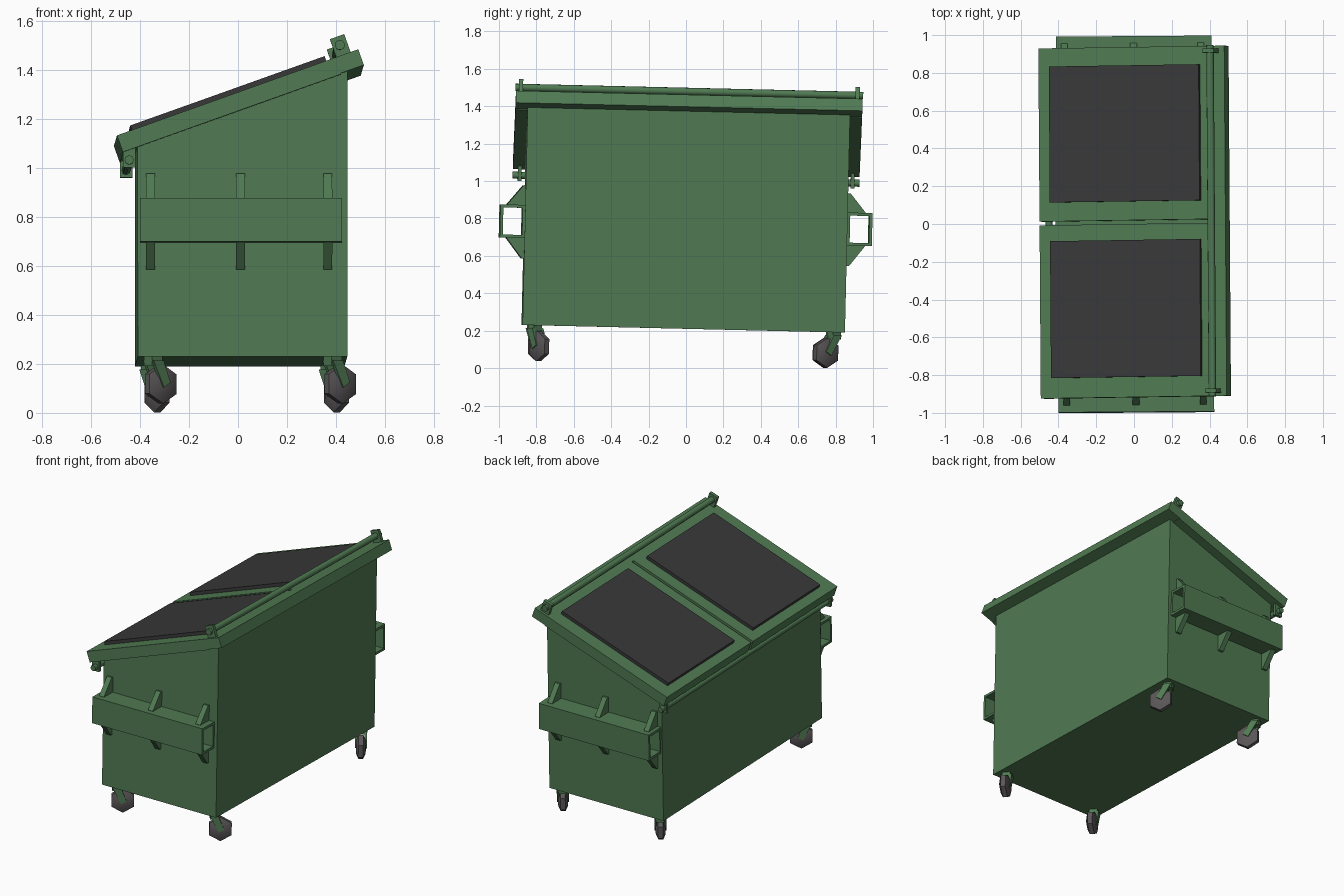
import bpy, bmesh, math
from mathutils import Matrix, Vector

if "Cube" in bpy.data.objects:
    bpy.data.objects.remove(bpy.data.objects["Cube"])

YC = -0.02                                   # middle of the bin along its length
LEAN = Matrix.Rotation(math.radians(0.4), 4, 'Z') @ Matrix.Rotation(-0.0235, 4, 'X')
SLOPE = Matrix.Translation((-0.5, 0, 1.11)) @ Matrix.Rotation(-math.atan(0.357), 4, 'Y')
I4 = Matrix.Identity(4)


def material(name, rgb):
    m = bpy.data.materials.new(name)
    m.diffuse_color = (*rgb, 1)
    m.use_nodes = True
    m.node_tree.nodes["Principled BSDF"].inputs["Base Color"].default_value = m.diffuse_color
    return m


GREEN = material("green_paint", (0.08, 0.195, 0.085))
BLACK = material("dark_lid_panel", (0.04, 0.04, 0.04))
GREY = material("grey_wheel", (0.105, 0.095, 0.1))


def finish(name, bm, mat, matrix=I4, smooth=None):
    bmesh.ops.recalc_face_normals(bm, faces=bm.faces)
    bm.transform(LEAN @ matrix)
    me = bpy.data.meshes.new(name)
    bm.to_mesh(me)
    bm.free()
    me.materials.append(mat)
    if smooth:
        me.shade_smooth()
        me.set_sharp_from_angle(angle=math.radians(smooth))
    ob = bpy.data.objects.new(name, me)
    bpy.context.collection.objects.link(ob)
    return ob


def box(name, lo, hi, mat, matrix=I4):
    bm = bmesh.new()
    lo, hi = Vector(lo), Vector(hi)
    bmesh.ops.create_cube(bm, size=1, matrix=Matrix.Translation((lo + hi) / 2)
                          @ Matrix.Diagonal((*(hi - lo), 1)))
    return finish(name, bm, mat, matrix)


def loft(name, rings, mat, matrix=I4, smooth=None, caps=True):
    """Skin a row of equal rings; without caps the row closes on itself."""
    bm = bmesh.new()
    vs = [[bm.verts.new(p) for p in r] for r in rings]
    n = len(vs[0])
    pairs = list(zip(vs, vs[1:])) if caps else list(zip(vs, vs[1:] + vs[:1]))
    for a, b in pairs:
        for i in range(n):
            bm.faces.new((a[i], a[(i + 1) % n], b[(i + 1) % n], b[i]))
    if caps:
        bm.faces.new(vs[0])
        bm.faces.new(vs[-1])
    return finish(name, bm, mat, matrix, smooth)


def rod(name, x, z, r, half, matrix=I4):
    ring = [(x + r * math.cos(math.tau * i / 8), z + r * math.sin(math.tau * i / 8)) for i in range(8)]
    loft(name, [[(a, YC + s * half, b) for a, b in ring] for s in (-1, 1)], GREEN, matrix, 50)


# Container body with sloping top
profile = [(-0.415, 0.21), (0.44, 0.21), (0.44, 1.39), (-0.415, 1.085)]
loft("container_body", [[(x, YC + s * 0.862, z) for x, z in profile] for s in (-1, 1)], GREEN)

# Two lid frames with raised dark panels, and the hinge strip behind them
for side, y0, y1, p0, p1 in (("front", -0.947, -0.03, -0.84, -0.115), ("back", -0.01, 0.907, 0.09, 0.81)):
    box(side + "_lid_frame", (0, y0, -0.072), (0.945, y1, 0), GREEN, SLOPE)
    box(side + "_lid_panel", (0.066, p0, -0.01), (0.908, p1, 0.022), BLACK, SLOPE)
box("hinge_strip", (0.945, YC - 0.927, -0.068), (1.045, YC + 0.927, 0), GREEN, SLOPE)

# Hinge rod on top and latch rod under the low edge, with end brackets
rod("hinge_rod", 0.98, 0.042, 0.021, 0.93, SLOPE)
rod("latch_rod", -0.45, 1.01, 0.019, 0.928)
for s, side in ((-1, "front"), (1, "back")):
    y = YC + s * 0.9
    box(side + "_hinge_bracket", (0.95, y - 0.011, -0.01), (1.012, y + 0.011, 0.078), GREEN, SLOPE)
    y = YC + s * 0.89
    box(side + "_latch_bracket", (-0.476, y - 0.01, 0.98), (-0.424, y + 0.01, 1.075), GREEN)

# Hollow fork pockets with triangular gussets on both ends
for s, side in ((-1, "front"), (1, "back")):
    def rect(x, m):
        y0, y1, z0, z1 = 0.86 + m, 0.995 - m, 0.675 + m, 0.852 - m
        return [(x, YC + s * y, z) for y, z in ((y0, z0), (y1, z0), (y1, z1), (y0, z1))]
    loft(side + "_fork_pocket", [rect(-0.406, 0), rect(0.418, 0), rect(0.418, 0.016), rect(-0.406, 0.016)],
         GREEN, caps=False)
    for i, x in enumerate((-0.363, 0.004, 0.36)):
        for part, z0, z1 in (("upper", 0.845, 0.955), ("lower", 0.682, 0.565)):
            tri = [(0.855, z0), (0.958, z0), (0.958, z0 + (z1 - z0) * 0.08), (0.875, z1), (0.855, z1)]
            loft(f"{side}_{part}_gusset_{i + 1}",
                 [[(x + d, YC + s * y, z) for y, z in tri] for d in (-0.018, 0.018)], GREEN)

# Swivel casters: stem, fork arms, six-sided tapered wheel
for side, y, ang, trail in (("front", -0.815, math.atan2(0.6, 0.8), 0.04),
                            ("back", 0.785, math.atan2(-0.83, 0.55), 0.05)):
    for hand, x in (("left", -0.352), ("right", 0.38)):
        m = Matrix.Translation((x, y, 0)) @ Matrix.Rotation(ang, 4, 'Z')
        name = f"{side}_{hand}_caster"
        box(name + "_stem", (-0.027, -0.027, 0.172), (0.027, 0.027, 0.22), GREEN, m)
        arm = [(-0.026, 0.195), (0.026, 0.195), (trail + 0.022, 0.105), (trail - 0.012, 0.085)]
        for k in (-1, 1):
            loft(f"{name}_arm_{'inner' if k < 0 else 'outer'}",
                 [[(a, k * w, b) for a, b in arm] for w in (0.02, 0.037)], GREEN, m)
        rings = [[(trail + r * math.sin(math.tau * i / 6), w, 0.099 + r * math.cos(math.tau * i / 6))
                  for i in range(6)]
                 for w, r in ((-0.03, 0.045), (-0.015, 0.08), (0.015, 0.08), (0.03, 0.045))]
        loft(name + "_wheel", rings, GREY, m, 35)
